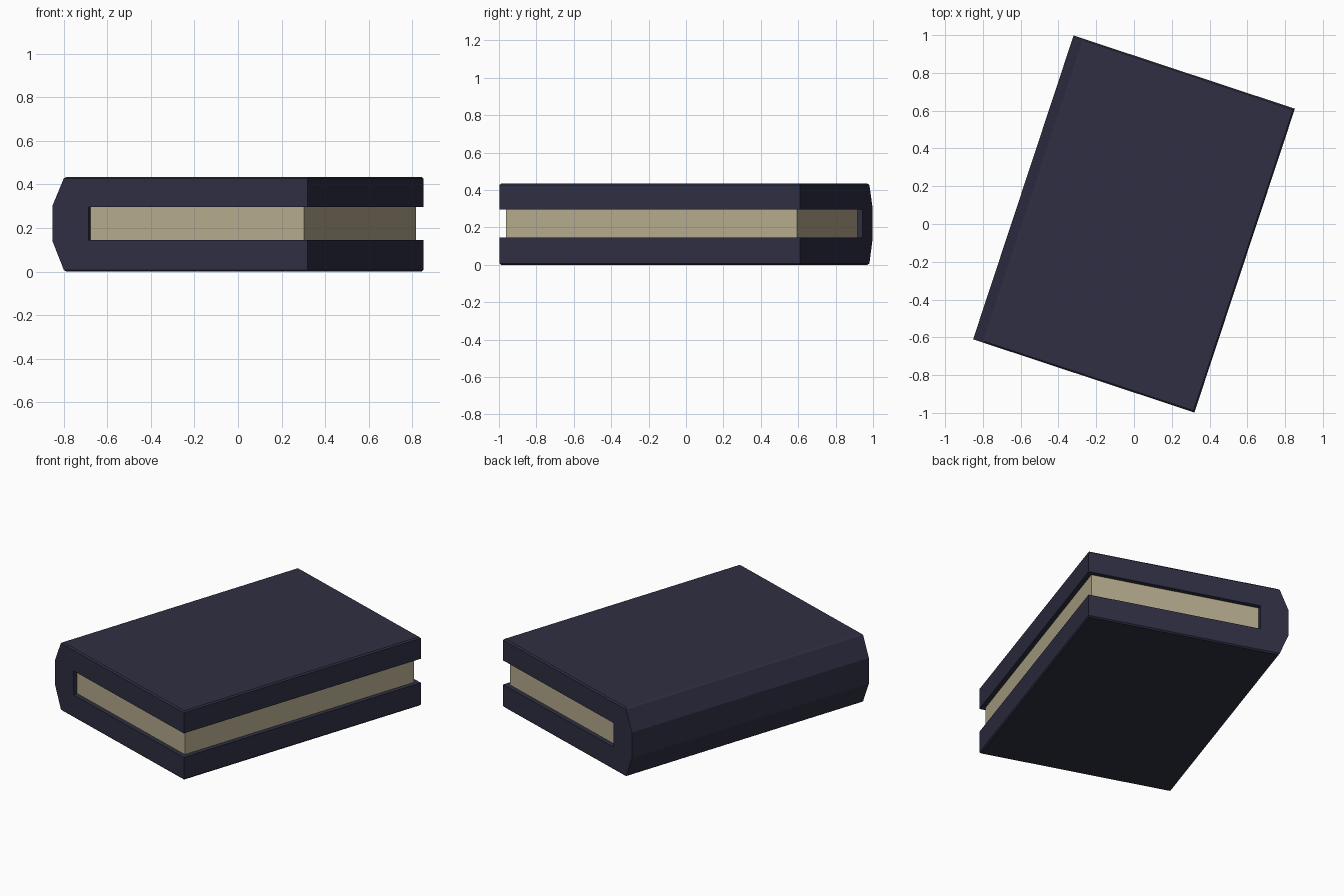
import bpy, bmesh
from math import radians

cube = bpy.data.objects.get("Cube")
if cube:
    bpy.data.objects.remove(cube, do_unlink=True)

HALF_W, HALF_L, H = 0.617, 0.847, 0.435
SLOT_LOW, SLOT_HIGH, SLOT_END = 0.145, 0.297, -0.443
INSET = 0.028
TURN = radians(-18.3)


def material(name, color):
    m = bpy.data.materials.new(name)
    m.use_nodes = True
    m.diffuse_color = color
    m.node_tree.nodes["Principled BSDF"].inputs["Base Color"].default_value = color
    return m


def extrude_profile(name, points, half_length, mat, bevel=0):
    """Sweep an x-z outline along y, optionally bevelling its top and bottom rims."""
    bm = bmesh.new()
    face = bm.faces.new([bm.verts.new((x, -half_length, z)) for x, z in points])
    swept = bmesh.ops.extrude_face_region(bm, geom=[face])["geom"]
    moved = [v for v in swept if isinstance(v, bmesh.types.BMVert)]
    bmesh.ops.translate(bm, verts=moved, vec=(0, 2 * half_length, 0))
    bmesh.ops.recalc_face_normals(bm, faces=bm.faces)
    if bevel:
        rims = [e for e in bm.edges
                if all(v.co.z < 0.001 for v in e.verts)
                or all(v.co.z > H - 0.001 for v in e.verts)]
        bmesh.ops.bevel(bm, geom=rims, offset=bevel, segments=1, affect='EDGES')
    mesh = bpy.data.meshes.new(name)
    bm.to_mesh(mesh)
    bm.free()
    mesh.materials.append(mat)
    obj = bpy.data.objects.new(name, mesh)
    obj.rotation_euler.z = TURN
    bpy.context.collection.objects.link(obj)
    return obj


navy = material("dark navy cover", (0.028, 0.028, 0.056, 1))
paper = material("aged paper", (0.46, 0.40, 0.265, 1))

# Cover: thick boards joined by a spine with sloping shoulders
shoulder = -HALF_W + 0.058
extrude_profile("book_cover", [
    (shoulder, 0), (HALF_W, 0), (HALF_W, SLOT_LOW), (SLOT_END, SLOT_LOW),
    (SLOT_END, SLOT_HIGH), (HALF_W, SLOT_HIGH), (HALF_W, H), (shoulder, H),
    (-HALF_W, 0.302), (-HALF_W, 0.14)], HALF_L, navy, bevel=0.008)

# Page block: set back from the three open edges, seated slightly into the cover
left, right = SLOT_END - 0.002, HALF_W - INSET
low, high = SLOT_LOW - 0.002, SLOT_HIGH + 0.002
extrude_profile("page_block", [(left, low), (right, low), (right, high), (left, high)],
                HALF_L - INSET, paper)
